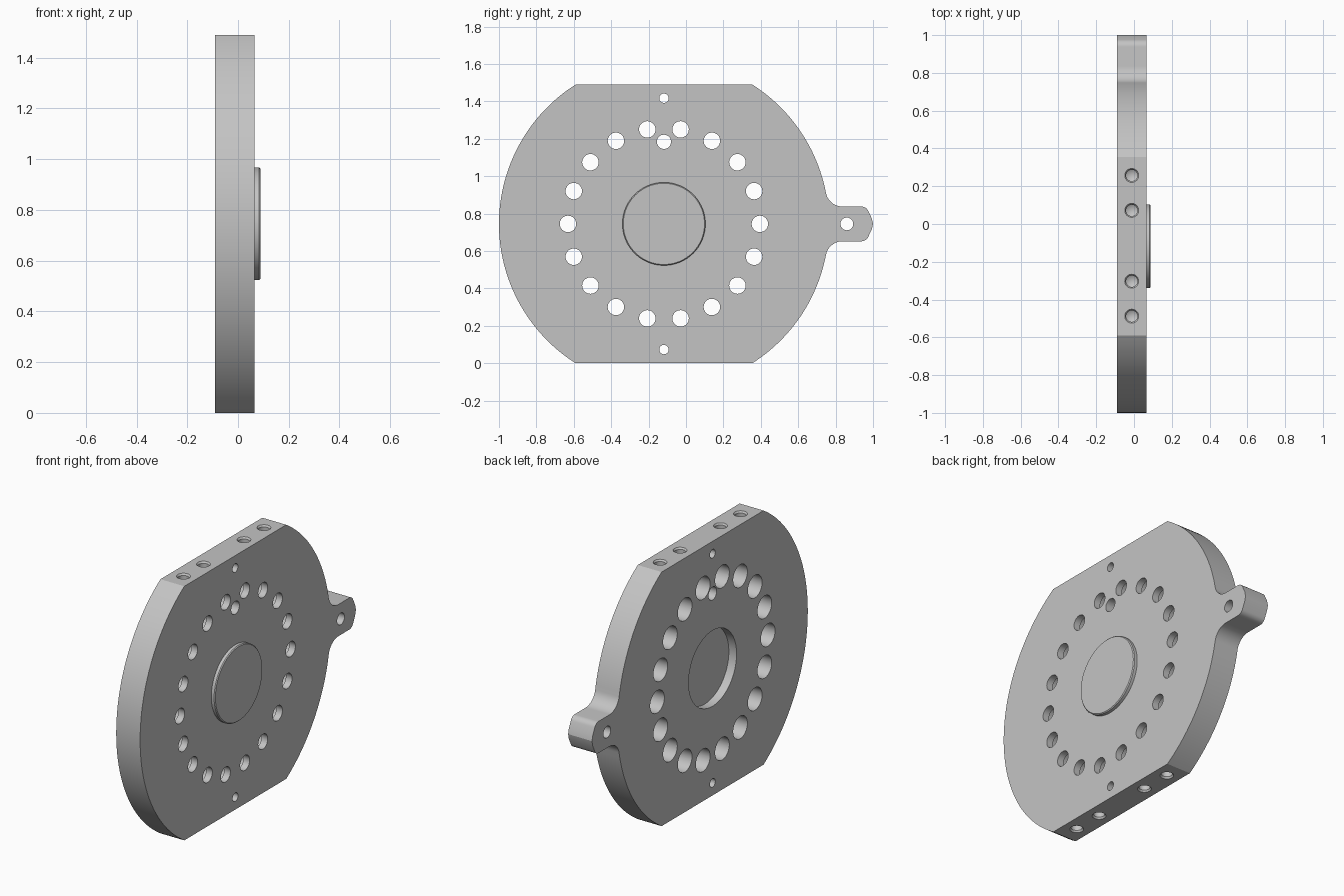
import bpy, bmesh, math
from mathutils import Vector, Matrix

if "Cube" in bpy.data.objects:
    bpy.data.objects.remove(bpy.data.objects["Cube"], do_unlink=True)

# Main dimensions: plate centre, radius, half height and faces
CY, CZ, R, HALF = -0.118, 0.745, 0.882, 0.745
X0, X1 = -0.09, 0.065

grey = bpy.data.materials.new("machined grey")
grey.use_nodes = True
grey.diffuse_color = (0.55, 0.55, 0.55, 1)
grey.node_tree.nodes["Principled BSDF"].inputs["Base Color"].default_value = grey.diffuse_color


def make_object(name, bm):
    bmesh.ops.recalc_face_normals(bm, faces=bm.faces)
    mesh = bpy.data.meshes.new(name)
    bm.to_mesh(mesh)
    bm.free()
    mesh.materials.append(grey)
    obj = bpy.data.objects.new(name, mesh)
    bpy.context.collection.objects.link(obj)
    return obj


def arc(cy, cz, r, a0, a1, n):
    return [(cy + r * math.cos(a0 + (a1 - a0) * i / n),
             cz + r * math.sin(a0 + (a1 - a0) * i / n)) for i in range(n + 1)]


def lathe(bm, profile, origin, axis, n=32):
    """Closed solid from (radius, height) rings about an axis; radius 0 is a tip."""
    turn = Matrix.Translation(origin) @ Vector(axis).to_track_quat('Z', 'Y').to_matrix().to_4x4()
    rings = []
    for r, h in profile:
        count = n if r else 1
        rings.append([bm.verts.new(turn @ Vector((r * math.cos(math.tau * i / n),
                                                  r * math.sin(math.tau * i / n), h)))
                      for i in range(count)])
    for a, b in zip(rings, rings[1:]):
        for i in range(n):
            j = (i + 1) % n
            bm.faces.new((a[i], a[j], b[0]) if len(b) == 1 else (a[i], a[j], b[j], b[i]))
    for ring in (rings[0], rings[-1]):
        if len(ring) > 1:
            bm.faces.new(ring)


def smooth(obj):
    bpy.ops.object.select_all(action='DESELECT')
    obj.select_set(True)
    bpy.context.view_layer.objects.active = obj
    bpy.ops.object.shade_smooth_by_angle(angle=math.radians(25))


# Upper half of the plate outline, from the lug tip round to the far side
TAB, FILLET = 0.093, 0.09
half = [(1.0, 0), (0.993, 0.03)]
half += arc(0.938, TAB - 0.04, 0.04, math.radians(20), math.pi / 2, 8)
fillet_z = TAB + FILLET
fillet_y = CY + math.sqrt((R + FILLET) ** 2 - fillet_z ** 2)
join = math.atan2(fillet_z, fillet_y - CY)
half += arc(fillet_y, fillet_z, FILLET, -math.pi / 2, join - math.pi, 12)
flat = math.asin(HALF / R)
half += arc(CY, 0, R, join, flat, 24)[1:]
half += arc(CY, 0, R, math.pi - flat, math.pi, 32)
outline = half + [(y, -z) for y, z in reversed(half[1:-1])]

# Plate with lug
bm = bmesh.new()
face = bm.faces.new([bm.verts.new((X0, y, CZ + z)) for y, z in outline])
extruded = bmesh.ops.extrude_face_region(bm, geom=[face])
bmesh.ops.translate(bm, vec=(X1 - X0, 0, 0),
                    verts=[v for v in extruded["geom"] if isinstance(v, bmesh.types.BMVert)])
plate = make_object("plate", bm)

# Hole cutters
bm = bmesh.new()
LOW, HIGH, PX = X0 - 0.05, X1 + 0.05, (1, 0, 0)
# ring of counterbored bolt holes
for i in range(18):
    a = math.tau * i / 18
    lathe(bm, [(0.066, LOW), (0.066, X0 + 0.115), (0.044, X0 + 0.115), (0.044, HIGH)],
          (0, CY + 0.513 * math.cos(a), CZ + 0.513 * math.sin(a)), PX)
# straight pin holes and lug hole
for y, z, r in ((CY, 1.184, 0.038), (CY, CZ + 0.672, 0.025),
                (CY, CZ - 0.672, 0.025), (0.86, CZ, 0.034)):
    lathe(bm, [(r, LOW), (r, HIGH)], (0, y, z), PX)
# shallow round recess behind the boss
lathe(bm, [(0.222, LOW), (0.222, X0 + 0.05)], (0, CY, CZ), PX, 96)
# drilled holes in the top and bottom flats, with a countersunk mouth
for side in (1, -1):
    for dy in (-0.37, -0.185, 0.19, 0.375):
        lathe(bm, [(0.037, -0.05), (0.037, 0), (0.03, 0.01), (0.03, 0.12), (0, 0.138)],
              (-0.012, CY + dy, CZ + side * HALF), (0, 0, -side))
cutter = make_object("hole_cutters", bm)
cutter.hide_render = True

mod = plate.modifiers.new("holes", 'BOOLEAN')
mod.operation = 'DIFFERENCE'
mod.solver = 'EXACT'
mod.object = cutter
bpy.context.view_layer.objects.active = plate
bpy.ops.object.modifier_apply(modifier=mod.name)
bpy.data.objects.remove(cutter, do_unlink=True)
smooth(plate)

# Raised round boss with a small edge chamfer
bm = bmesh.new()
lathe(bm, [(0.222, X1 - 0.01), (0.222, X1 + 0.018), (0.217, X1 + 0.023)], (0, CY, CZ), PX, 96)
smooth(make_object("centre_boss", bm))
